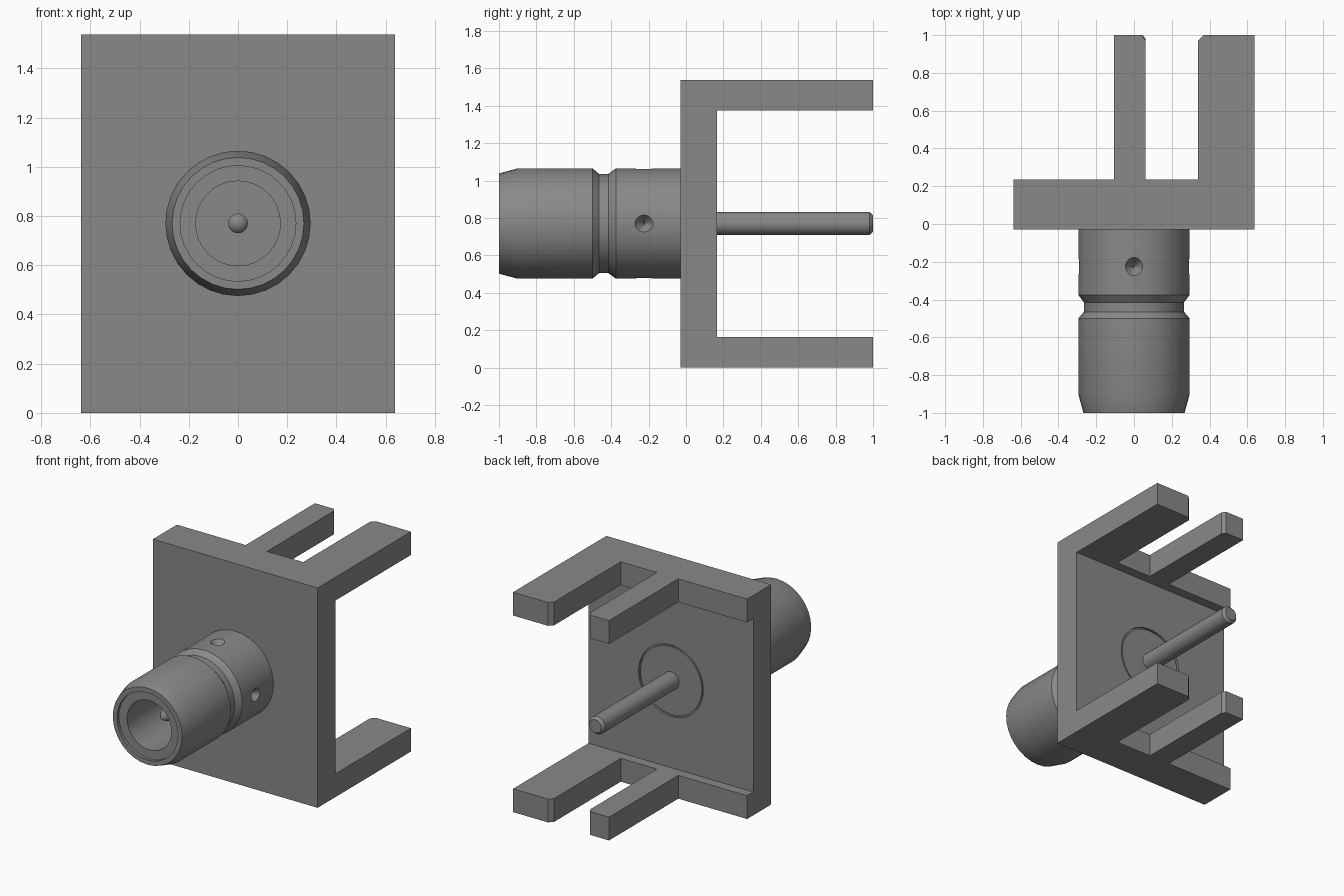
import bpy, bmesh, math
from mathutils import Matrix

cube = bpy.data.objects.get("Cube")
if cube:
    bpy.data.objects.remove(cube, do_unlink=True)

W, H, FRONT, BACK = 0.637, 1.537, -0.03, 0.167
THICK, LEDGE, AXIS = 0.163, 0.235, 0.77

metal = bpy.data.materials.new("grey metal")
metal.use_nodes = True
GREY = (0.25, 0.25, 0.25, 1)
metal.diffuse_color = GREY
metal.node_tree.nodes["Principled BSDF"].inputs["Base Color"].default_value = GREY


def finish(name, bm, smooth=False):
    bmesh.ops.recalc_face_normals(bm, faces=bm.faces)
    mesh = bpy.data.meshes.new(name)
    bm.to_mesh(mesh)
    bm.free()
    mesh.materials.append(metal)
    obj = bpy.data.objects.new(name, mesh)
    bpy.context.collection.objects.link(obj)
    if smooth:
        smooth_edges(obj)
    return obj


def smooth_edges(obj):
    bpy.ops.object.select_all(action="DESELECT")
    obj.select_set(True)
    bpy.context.view_layer.objects.active = obj
    bpy.ops.object.shade_smooth_by_angle(angle=math.radians(25))


def prism(name, outline, vector):
    """Closed outline extruded along a vector."""
    bm = bmesh.new()
    face = bm.faces.new([bm.verts.new(p) for p in outline])
    new = bmesh.ops.extrude_face_region(bm, geom=[face])["geom"]
    verts = [v for v in new if isinstance(v, bmesh.types.BMVert)]
    bmesh.ops.translate(bm, vec=vector, verts=verts)
    return finish(name, bm)


def lathe(name, profile, sides=32):
    """Profile of (radius, y) pairs turned around the connector axis."""
    bm = bmesh.new()
    verts = [bm.verts.new((r, y, AXIS)) for r, y in profile]
    edges = [bm.edges.new(pair) for pair in zip(verts, verts[1:])]
    bmesh.ops.spin(bm, geom=verts + edges, cent=(0, 0, AXIS), axis=(0, 1, 0),
                   angle=math.tau, steps=sides)
    bmesh.ops.remove_doubles(bm, verts=bm.verts, dist=0.0001)
    return finish(name, bm, True)


def boolean(obj, other, operation):
    mod = obj.modifiers.new(operation.lower(), "BOOLEAN")
    mod.operation, mod.object, mod.solver = operation, other, "EXACT"
    bpy.ops.object.select_all(action="DESELECT")
    obj.select_set(True)
    bpy.context.view_layer.objects.active = obj
    bpy.ops.object.modifier_apply(modifier=mod.name)
    bpy.data.objects.remove(other, do_unlink=True)


# Mounting bracket: plate with two identical pronged flanges
bracket = prism("mounting_bracket",
                [(-W, FRONT, 0), (W, FRONT, 0), (W, BACK, 0), (-W, BACK, 0)], (0, 0, H))
c = 0.028
flange = [(-W, FRONT), (W, FRONT), (W, 1), (0.34 + c, 1), (0.34, 1 - c), (0.34, LEDGE),
          (0.06, LEDGE), (0.06, 1 - c), (0.06 - c * 0.7, 1), (-0.105, 1),
          (-0.105, LEDGE), (-W, LEDGE)]
for z in (0, H - THICK):
    part = prism("flange", [(x, y, z) for x, y in flange], (0, 0, THICK))
    boolean(bracket, part, "UNION")

# Shallow round recess on the back of the plate
recess = lathe("recess", [(0, BACK - 0.015), (0.25, BACK - 0.015), (0.25, 0.3), (0, 0.3)], 48)
boolean(bracket, recess, "DIFFERENCE")
insulator = lathe("rear_insulator", [(0, 0.1), (0.238, 0.1), (0.238, BACK - 0.003),
                                     (0, BACK - 0.003)], 48)

# Socket barrel with groove, chamfered nose and open bore
barrel = lathe("socket_barrel", [
    (0, FRONT + 0.01), (0.295, FRONT + 0.01), (0.295, -0.375), (0.265, -0.415),
    (0.265, -0.465), (0.295, -0.5), (0.295, -0.9), (0.268, -1), (0.235, -1),
    (0.235, -0.98), (0.172, -0.98), (0.172, -0.45), (0, -0.45)])

# Four drilled dimples around the barrel
for i in range(4):
    bm = bmesh.new()
    bmesh.ops.create_cone(bm, cap_ends=True, segments=24, radius1=0.0, radius2=0.075,
                          depth=0.1, matrix=Matrix.Translation((0, 0, 0.28)))
    bmesh.ops.remove_doubles(bm, verts=bm.verts, dist=0.0001)
    bmesh.ops.transform(bm, verts=bm.verts, matrix=Matrix.Translation((0, -0.225, AXIS))
                        @ Matrix.Rotation(i * math.pi / 2, 4, "Y"))
    boolean(barrel, finish("dimple", bm), "DIFFERENCE")
smooth_edges(barrel)

# Pointed contact inside the bore, and the long rear pin
lathe("centre_contact", [(0, -0.86), (0.04, -0.8), (0.04, -0.44), (0, -0.44)], 24)
lathe("rear_pin", [(0, 0.1), (0.062, 0.1), (0.062, 0.98), (0.045, 1), (0, 1)], 24)
